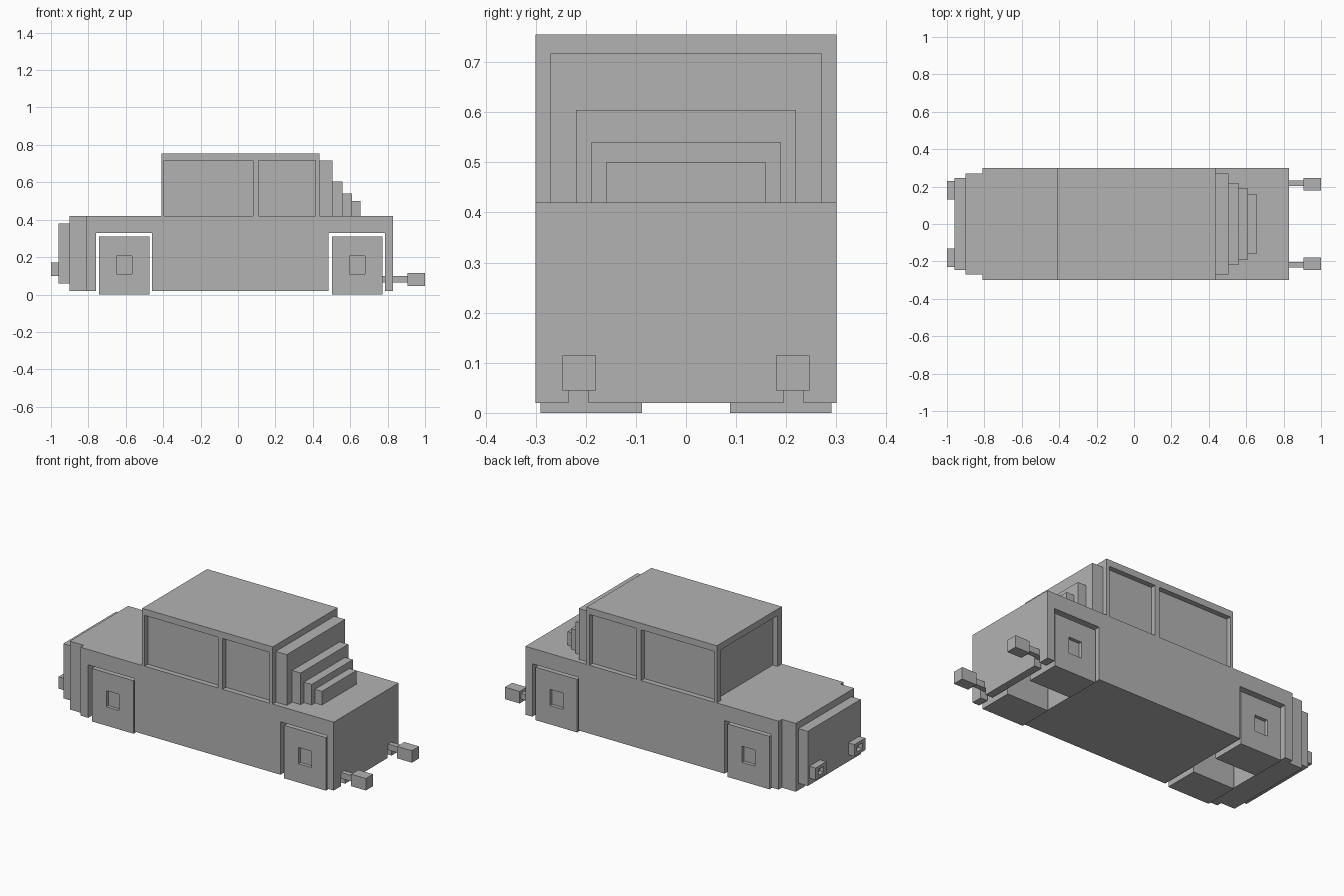
import bpy
import bmesh

cube = bpy.data.objects.get("Cube")
if cube:
    bpy.data.objects.remove(cube, do_unlink=True)

grey = bpy.data.materials.new("plain grey")
grey.use_nodes = True
COLOUR = (0.45, 0.45, 0.45, 1)
grey.diffuse_color = COLOUR
grey.node_tree.nodes["Principled BSDF"].inputs["Base Color"].default_value = COLOUR


def finish(name, bm):
    bmesh.ops.recalc_face_normals(bm, faces=bm.faces)
    mesh = bpy.data.meshes.new(name)
    bm.to_mesh(mesh)
    bm.free()
    mesh.materials.append(grey)
    obj = bpy.data.objects.new(name, mesh)
    bpy.context.collection.objects.link(obj)
    return obj


def box(name, x, y, z):
    """Box from (low, high) ranges on each axis."""
    bm = bmesh.new()
    bmesh.ops.create_cube(bm, size=1)
    for v in bm.verts:
        v.co = [r[0] if c < 0 else r[1] for c, r in zip(v.co, (x, y, z))]
    return finish(name, bm)


def span(a, b, side):
    """Range on one side of the centre line."""
    return tuple(sorted((a * side, b * side)))


def cut(obj, x, y, z):
    """Carve a box out of obj and discard the cutter."""
    cutter = box("cutter", x, y, z)
    cutter.hide_render = True
    mod = obj.modifiers.new("cut", "BOOLEAN")
    mod.operation = "DIFFERENCE"
    mod.solver = "EXACT"
    mod.object = cutter
    bpy.context.view_layer.objects.active = obj
    bpy.ops.object.modifier_apply(modifier=mod.name)
    bpy.data.objects.remove(cutter, do_unlink=True)


# Lower body: side profile with square wheel arches running across it
FLOOR, DECK, ARCH = 0.02, 0.42, 0.33
profile = [(-0.81, FLOOR)]
for a, b in ((-0.76, -0.46), (0.485, 0.785)):
    profile += [(a, FLOOR), (a, ARCH), (b, ARCH), (b, FLOOR)]
profile += [(0.83, FLOOR), (0.83, DECK), (-0.81, DECK)]
bm = bmesh.new()
face = bm.faces.new([bm.verts.new((x, -0.3, z)) for x, z in profile])
extruded = bmesh.ops.extrude_face_region(bm, geom=[face])["geom"]
bmesh.ops.translate(bm, vec=(0, 0.6, 0),
                    verts=[g for g in extruded if isinstance(g, bmesh.types.BMVert)])
body = finish("body", bm)

# Nose steps
box("nose", (-0.9, -0.81), (-0.27, 0.27), (FLOOR, DECK))
box("nose_plate", (-0.96, -0.9), (-0.245, 0.245), (0.06, 0.38))

# Cabin with recessed windows and windscreen
cabin = box("cabin", (-0.41, 0.435), (-0.3, 0.3), (DECK, 0.755))
for side in (-1, 1):
    for window in ((-0.395, 0.08), (0.11, 0.415)):
        cut(cabin, window, span(0.27, 0.4, side), (0.4, 0.717))
cut(cabin, (-0.5, -0.38), (-0.26, 0.26), (0.4, 0.717))

# Stepped rear of the cabin
steps = [(0.435, 0.505, 0.27, 0.717), (0.505, 0.56, 0.22, 0.605),
         (0.56, 0.61, 0.19, 0.54), (0.61, 0.655, 0.16, 0.5)]
for i, (x0, x1, half, top) in enumerate(steps):
    box(f"rear_step_{i + 1}", (x0, x1), (-half, half), (DECK, top))

for side, label in ((-1, "right"), (1, "left")):
    # Square wheels with sunken hubs
    for end, x in (("front", -0.608), ("rear", 0.637)):
        wheel = box(f"{end}_{label}_wheel", (x - 0.135, x + 0.135),
                    span(0.088, 0.29, side), (0, 0.31))
        cut(wheel, (x - 0.042, x + 0.042), span(0.27, 0.4, side), (0.11, 0.205))

    # Hollow headlights
    lamp = box(f"{label}_headlight", (-1, -0.96), span(0.13, 0.23, side), (0.1, 0.17))
    cut(lamp, (-1.1, -0.975), span(0.155, 0.205, side), (0.118, 0.152))

    # Exhaust pipe, its slot in the tail and the square tip
    cut(body, (0.78, 0.9), span(0.195, 0.235, side), (0, 0.065))
    box(f"{label}_exhaust_pipe", (0.77, 0.905), span(0.203, 0.233, side), (0.065, 0.1))
    box(f"{label}_exhaust_tip", (0.905, 1), span(0.18, 0.246, side), (0.045, 0.115))
